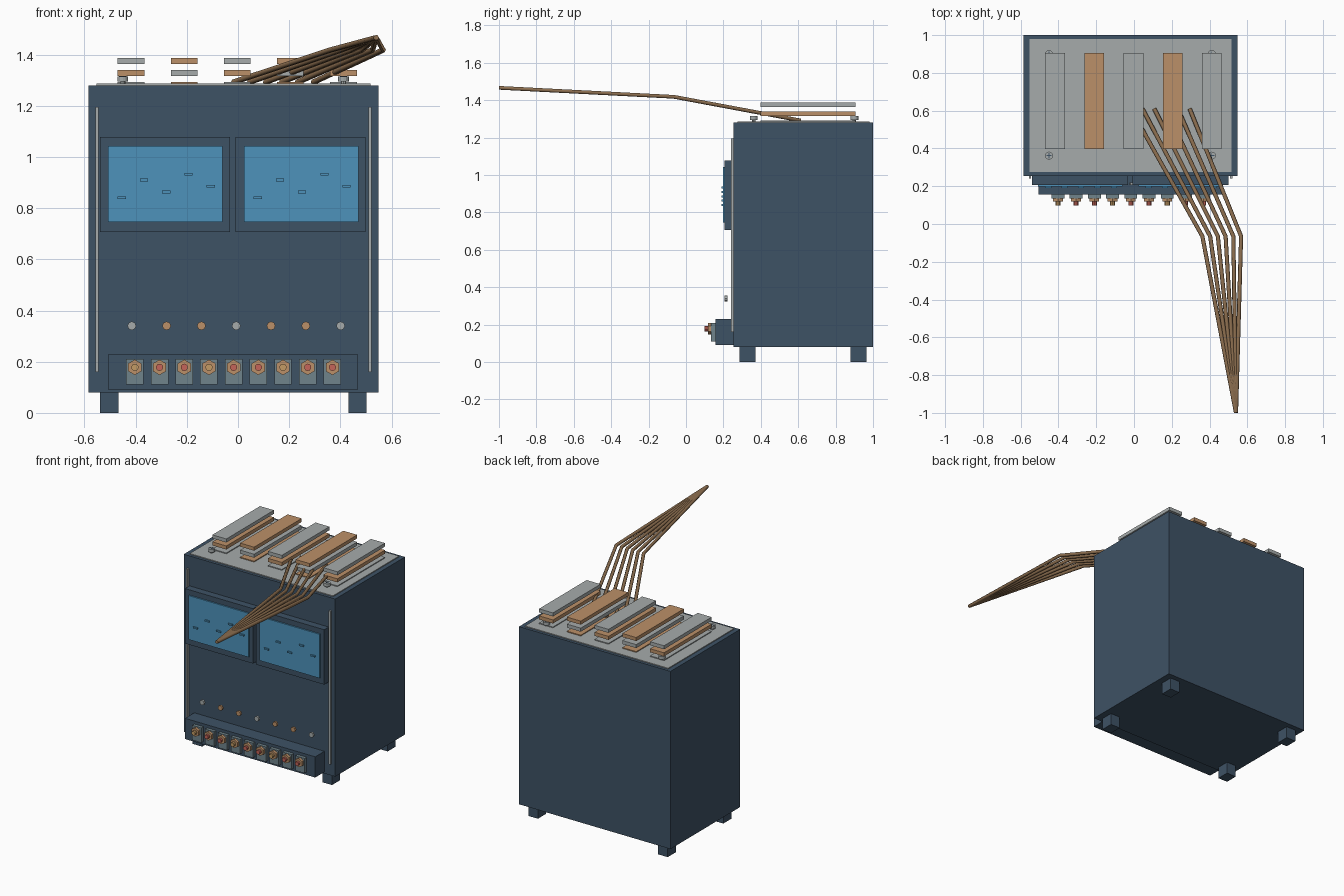
import bpy
from math import radians
from mathutils import Vector

default = bpy.data.objects.get("Cube")
if default:
    bpy.data.objects.remove(default, do_unlink=True)


def material(name, r, g, b):
    m = bpy.data.materials.new(name)
    m.diffuse_color = (r, g, b, 1)
    m.use_nodes = True
    m.node_tree.nodes["Principled BSDF"].inputs["Base Color"].default_value = (r, g, b, 1)
    return m


navy = material("navy paint", 0.048, 0.084, 0.13)
grey = material("light metal", 0.38, 0.41, 0.41)
copper = material("copper", 0.50, 0.28, 0.14)
blue = material("screen blue", 0.075, 0.29, 0.50)
teal = material("teal grey", 0.16, 0.23, 0.26)
red = material("red", 0.56, 0.13, 0.10)
brass = material("brass", 0.55, 0.33, 0.13)
brown = material("cable brown", 0.27, 0.16, 0.08)


def box(name, x, y, z, mat):
    """Box from (min, max) pairs."""
    bpy.ops.mesh.primitive_cube_add(size=1)
    o = bpy.context.object
    o.name = name
    spans = (x, y, z)
    centre = Vector([(a + b) / 2 for a, b in spans])
    for v in o.data.vertices:
        v.co = Vector([c * (b - a) for c, (a, b) in zip(v.co, spans)])
    o.location = centre
    o.data.materials.append(mat)
    return o


def disc(name, centre, radius, depth, sides, mat, forward=False):
    """Cylinder standing upright, or pointing to the front."""
    bpy.ops.mesh.primitive_cylinder_add(
        vertices=sides, radius=radius, depth=depth, location=centre,
        rotation=(radians(90) if forward else 0, 0, 0))
    o = bpy.context.object
    o.name = name
    o.data.materials.append(mat)
    return o


# Cabinet, lid plate and feet
MID = -0.018
box("cabinet", (-0.584, 0.548), (0.255, 1.0), (0.08, 1.28), navy)
box("lid_plate", (-0.553, 0.517), (0.275, 0.98), (1.27, 1.286), grey)
for side in (-1, 1):
    x = MID + side * 0.485
    for y in (0.328, 0.922):
        box("foot", (x - 0.036, x + 0.036), (y - 0.043, y + 0.043), (0, 0.085), navy)
    # Vertical trim rails
    x = MID + side * 0.533
    box("side_rail", (x - 0.006, x + 0.006), (0.241, 0.26), (0.16, 1.195), grey)

# Lid screws with cross slots
for x in (-0.45, 0.412):
    for y in (0.362, 0.9):
        disc("screw_shaft", (x, y, 1.287), 0.01, 0.025, 8, grey)
        disc("screw_head", (x, y, 1.305), 0.021, 0.02, 12, grey)
        box("screw_slot", (x - 0.014, x + 0.014), (y - 0.002, y + 0.002), (1.312, 1.316), navy)
        box("screw_slot", (x - 0.002, x + 0.002), (y - 0.014, y + 0.014), (1.312, 1.316), navy)

# Twin screens with small raised readouts
for x0 in (-0.540, -0.009):
    box("screen_frame", (x0, x0 + 0.508), (0.207, 0.257), (0.707, 1.078), navy)
    box("screen", (x0 + 0.032, x0 + 0.48), (0.198, 0.21), (0.746, 1.043), blue)
    for i, z in enumerate((0.84, 0.91, 0.863, 0.933, 0.886)):
        x = x0 + 0.086 + 0.0868 * i
        box("readout", (x - 0.016, x + 0.016), (0.19, 0.199), (z - 0.005, z + 0.005), blue)

# Row of indicator studs
for i in range(7):
    disc("indicator", (-0.415 + 0.136 * i, 0.214, 0.34), 0.017, 0.014, 8,
         grey if i % 3 == 0 else copper, forward=True)

# Control ledge with nine switches
box("control_ledge", (-0.505, 0.467), (0.157, 0.26), (0.09, 0.23), navy)
for i in range(9):
    x = -0.403 + 0.0965 * i
    box("switch_plate", (x - 0.034, x + 0.034), (0.135, 0.16), (0.11, 0.21), teal)
    disc("switch_nut", (x, 0.127, 0.178), 0.03, 0.018, 6, copper, forward=True)
    disc("switch_knob", (x, 0.111, 0.178), 0.014, 0.024, 10,
         brass if i % 3 == 0 else red, forward=True)

# Stacked metal bars on the lid
for i in range(5):
    x = -0.418 + 0.2075 * i
    for layer in range(3):
        z = 1.268 + 0.0475 * layer
        box("stacked_bar", (x - 0.052, x + 0.052), (0.398, 0.906), (z, z + 0.024),
            copper if (i + layer) % 2 else grey)

# Cables fanning from the lid to a single point
for i in range(6):
    curve = bpy.data.curves.new("cable", "CURVE")
    curve.dimensions = "3D"
    curve.bevel_depth = 0.011
    curve.bevel_resolution = 1
    curve.use_fill_caps = True
    points = [(-0.018 + 0.0625 * i, 0.61, 1.292),
              (0.362 + 0.041 * i, -0.065, 1.418),
              (0.54, -0.999, 1.466)]
    spline = curve.splines.new("POLY")
    spline.points.add(len(points) - 1)
    for p, co in zip(spline.points, points):
        p.co = (*co, 1)
    curve.materials.append(brown)
    cable = bpy.data.objects.new("cable", curve)
    bpy.context.collection.objects.link(cable)
